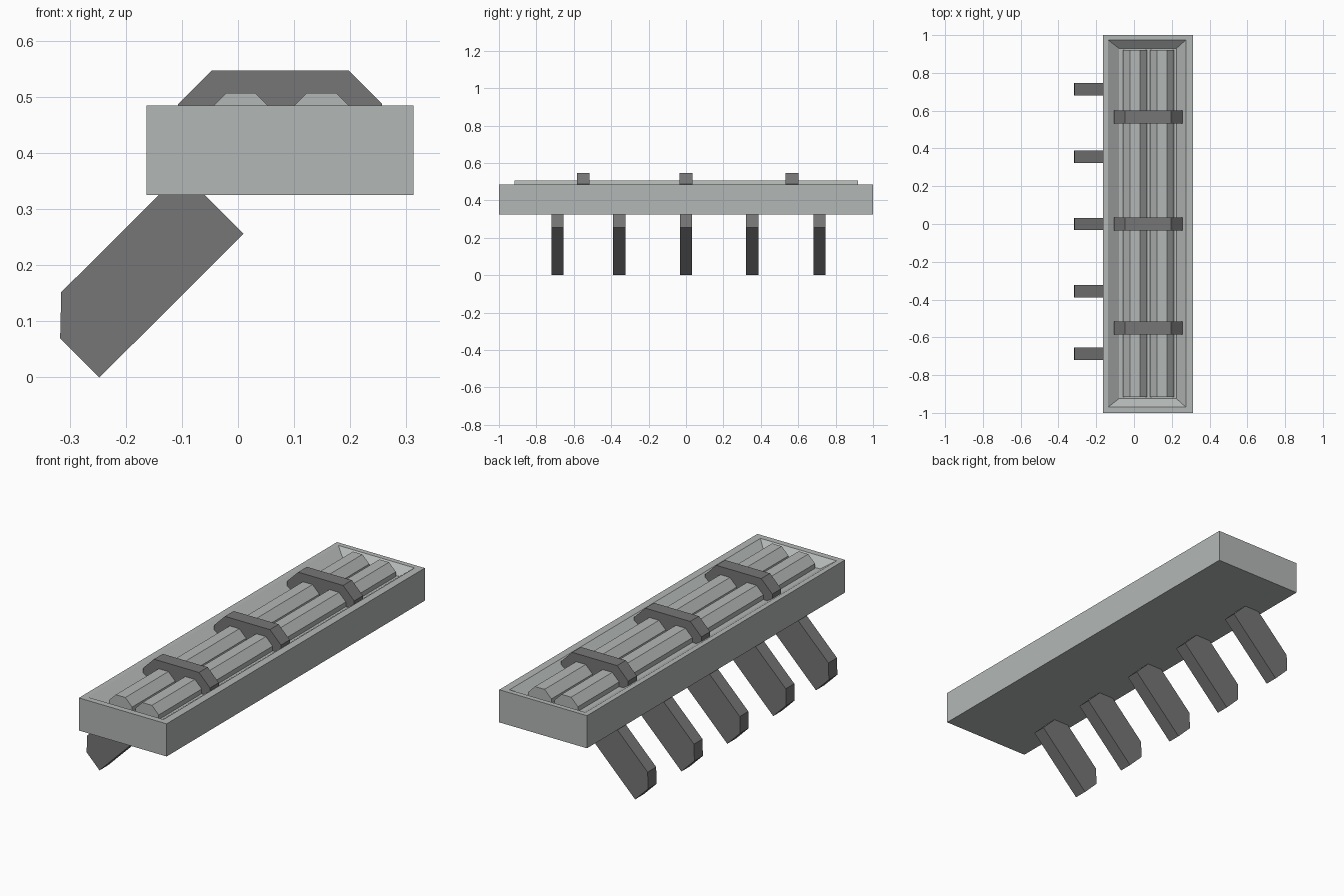
import bpy, bmesh

if "Cube" in bpy.data.objects:
    bpy.data.objects.remove(bpy.data.objects["Cube"])


def material(name, rgb):
    m = bpy.data.materials.new(name)
    m.diffuse_color = (*rgb, 1)
    m.use_nodes = True
    m.node_tree.nodes["Principled BSDF"].inputs["Base Color"].default_value = m.diffuse_color
    return m


light = material("light grey", (0.45, 0.475, 0.46))
dark = material("dark grey", (0.18, 0.18, 0.18))


def finish(name, bm, mat):
    bmesh.ops.recalc_face_normals(bm, faces=bm.faces)
    me = bpy.data.meshes.new(name)
    bm.to_mesh(me)
    bm.free()
    me.materials.append(mat)
    ob = bpy.data.objects.new(name, me)
    bpy.context.collection.objects.link(ob)
    return ob


def extrude_profile(name, pts, y0, y1, mat):
    """Extrude an x/z outline along y."""
    bm = bmesh.new()
    a = [bm.verts.new((x, y0, z)) for x, z in pts]
    b = [bm.verts.new((x, y1, z)) for x, z in pts]
    bm.faces.new(a)
    bm.faces.new(b)
    n = len(pts)
    for i in range(n):
        j = (i + 1) % n
        bm.faces.new((a[i], a[j], b[j], b[i]))
    return finish(name, bm, mat)


def chamfered(cx, cz, hw, hh, c):
    """Rectangle outline with cut corners."""
    q = [(hw - c, -hh), (hw, c - hh), (hw, hh - c), (hw - c, hh)]
    q += [(-x, -z) for x, z in q]
    return [(cx + x, cz + z) for x, z in q]


# Tray: stacked rectangular rings, outer wall up, then sloped recess down
rings = [(-0.163, 0.313, -1.0, 1.0, 0.325),
         (-0.163, 0.313, -1.0, 1.0, 0.485),
         (-0.138, 0.275, -0.97, 0.975, 0.485),
         (-0.080, 0.225, -0.925, 0.93, 0.447)]
bm = bmesh.new()
loops = [[bm.verts.new((x, y, z)) for x, y in
          ((x0, y0), (x1, y0), (x1, y1), (x0, y1))]
         for x0, x1, y0, y1, z in rings]
bm.faces.new(loops[0])
bm.faces.new(loops[-1])
for a, b in zip(loops, loops[1:]):
    for i in range(4):
        j = (i + 1) % 4
        bm.faces.new((a[i], a[j], b[j], b[i]))
finish("tray", bm, light)

# Two octagonal tubes lying in the tray
for i, x in enumerate((0.005, 0.149)):
    extrude_profile(f"tube_{i + 1}", chamfered(x, 0.444, 0.063, 0.063, 0.037),
                    -0.917, 0.92, light)

# Three clamps across the tubes
for i, y in enumerate((-0.55, 0.0, 0.567)):
    extrude_profile(f"clamp_{i + 1}", chamfered(0.075, 0.447, 0.182, 0.1, 0.06),
                    y - 0.034, y + 0.034, dark)

# Five slanted supports underneath
support = [(-0.247, 0), (0.01, 0.256), (-0.08, 0.346), (-0.12, 0.346),
           (-0.315, 0.152), (-0.317, 0.07)]
for i, y in enumerate((-0.687, -0.356, 0.0, 0.355, 0.714)):
    extrude_profile(f"support_{i + 1}", support, y - 0.033, y + 0.033, dark)
